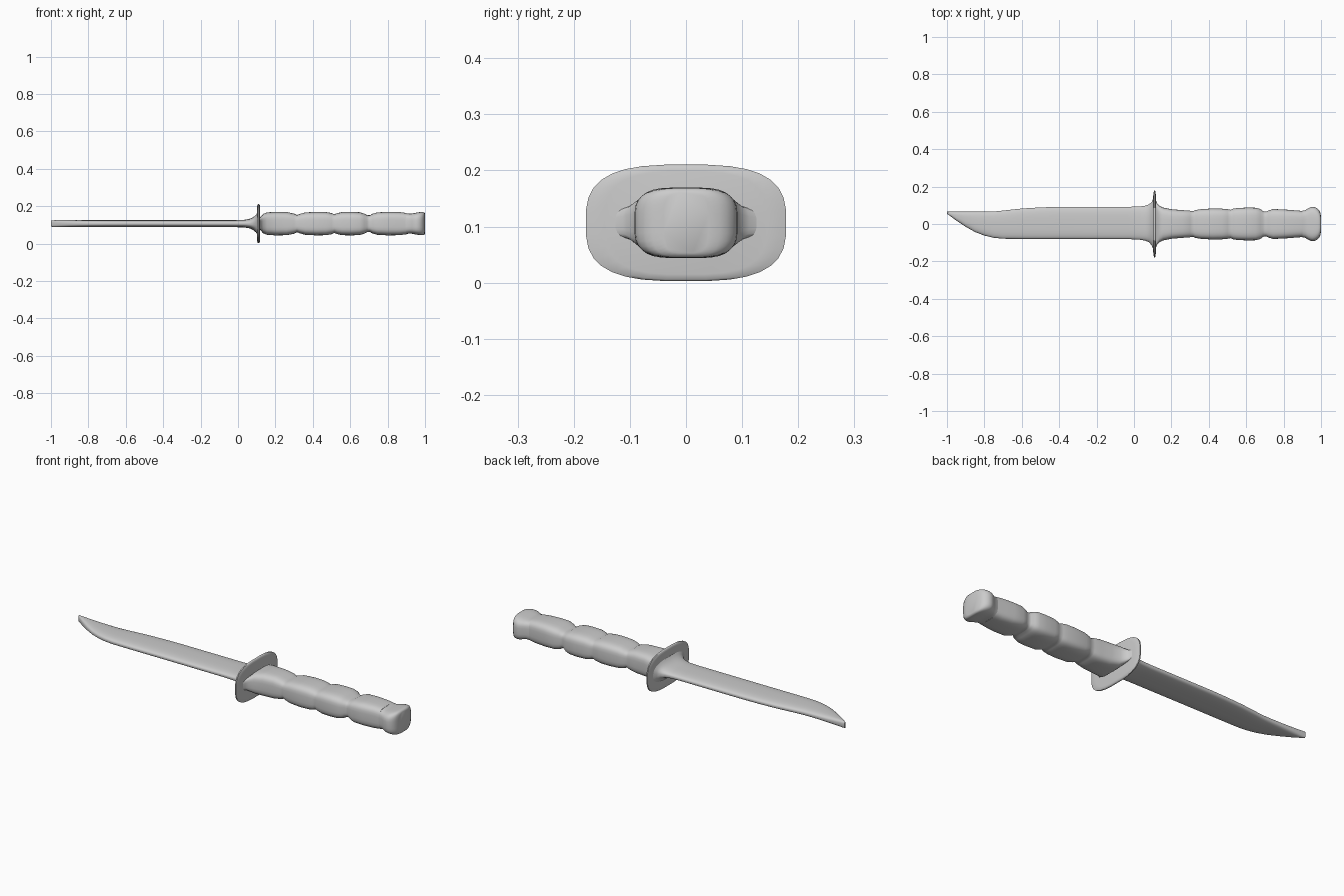
import bpy, math

cube = bpy.data.objects.get("Cube")
if cube:
    bpy.data.objects.remove(cube)

SIDES = 32
MID_Z = 0.1065

grey = bpy.data.materials.new("plain grey")
grey.use_nodes = True
colour = (0.6, 0.6, 0.6, 1)
grey.diffuse_color = colour
grey.node_tree.nodes["Principled BSDF"].inputs["Base Color"].default_value = colour


def ring(x, low, high, half_z, power):
    """Rounded-rectangle cross-section across the long axis."""
    points = []
    for i in range(SIDES):
        a = math.tau * (i + 0.5) / SIDES
        c, s = math.cos(a), math.sin(a)
        u = math.copysign(abs(c) ** (2 / power), c)
        v = math.copysign(abs(s) ** (2 / power), s)
        points.append((x, (low + high) / 2 + u * (high - low) / 2, MID_Z + v * half_z))
    return points


def loft(name, stations, power):
    """Skin a smooth body through stations of (x, low y, high y, half thickness)."""
    verts = [p for st in stations for p in ring(*st, power)]
    faces = []
    for k in range(len(stations) - 1):
        for i in range(SIDES):
            j = (i + 1) % SIDES
            a, b = k * SIDES, (k + 1) * SIDES
            faces.append((a + i, a + j, b + j, b + i))
    faces.append(tuple(reversed(range(SIDES))))
    faces.append(tuple(range(len(verts) - SIDES, len(verts))))
    mesh = bpy.data.meshes.new(name)
    mesh.from_pydata(verts, [], [f[::-1] for f in faces])
    mesh.materials.append(grey)
    obj = bpy.data.objects.new(name, mesh)
    bpy.context.collection.objects.link(obj)
    bpy.ops.object.select_all(action="DESELECT")
    obj.select_set(True)
    bpy.context.view_layer.objects.active = obj
    bpy.ops.object.shade_smooth_by_angle(angle=math.radians(50))
    return obj


def even(stations):
    """Mirror a half width into low and high edges."""
    return [(x, -w, w, t) for x, w, t in stations]


# Blade: clipped back, curved belly, flaring into the guard
loft("blade", [
    (-1, .055, .066, .016), (-.985, .044, .066, .018), (-.95, .018, .066, .019),
    (-.9, -.015, .066, .019), (-.85, -.043, .066, .019), (-.8, -.062, .066, .019),
    (-.75, -.074, .067, .019), (-.7, -.079, .072, .019), (-.6, -.08, .083, .019),
    (-.5, -.08, .089, .019), (-.4, -.08, .092, .019), (-.03, -.081, .092, .019),
    (.03, -.084, .094, .02), (.06, -.089, .098, .025), (.08, -.098, .105, .034),
    (.095, -.115, .118, .046), (.104, -.14, .142, .058)], 2.8)

# Guard: thin plate with softened rim
loft("guard", even([
    (.102, .145, .092), (.104, .165, .101), (.107, .179, .104),
    (.113, .179, .104), (.116, .165, .101), (.118, .145, .092)]), 3)

# Handle: four swellings divided by grooves
loft("handle", even([
    (.115, .135, .03), (.122, .113, .038), (.135, .098, .052), (.155, .088, .06),
    (.2, .079, .063), (.26, .074, .062), (.3, .071, .054), (.315, .069, .046),
    (.33, .075, .052), (.36, .08, .06), (.42, .083, .063), (.47, .082, .062),
    (.5, .079, .057), (.515, .076, .05), (.53, .082, .056), (.555, .086, .062),
    (.61, .088, .063), (.65, .087, .061), (.675, .081, .054), (.69, .069, .046),
    (.705, .066, .045), (.72, .073, .053), (.745, .08, .06), (.8, .078, .063),
    (.86, .073, .062), (.9, .07, .057)]), 3.8)

# Pommel: broad end cap, rounded across its width
loft("pommel", even([
    (.895, .07, .057), (.915, .074, .053), (.93, .083, .054), (.945, .09, .057),
    (.955, .092, .059), (.968, .09, .061), (.98, .084, .062), (.99, .073, .062),
    (.996, .06, .06), (1, .04, .054)]), 3.8)
